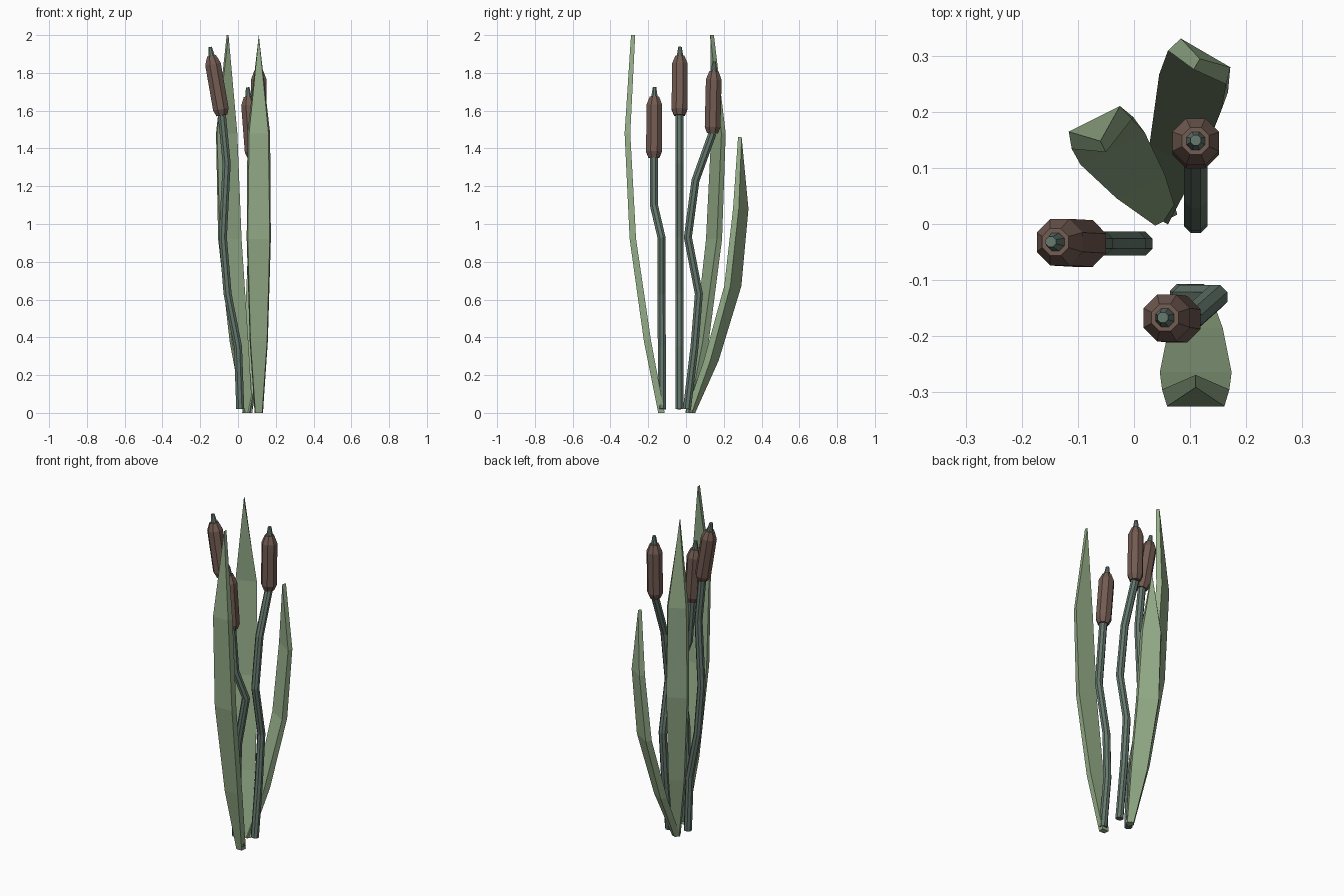
import bpy
import bmesh
from math import cos, sin, pi
from mathutils import Vector

old = bpy.data.objects.get("Cube")
if old:
    bpy.data.objects.remove(old, do_unlink=True)


def material(name, rgb):
    m = bpy.data.materials.new(name)
    m.use_nodes = True
    color = (*rgb, 1)
    m.diffuse_color = color
    bsdf = m.node_tree.nodes["Principled BSDF"]
    bsdf.inputs["Base Color"].default_value = color
    bsdf.inputs["Roughness"].default_value = 0.9
    return m


LEAF = material("leaf_green", (0.30, 0.42, 0.25))
STEM = material("stem_green", (0.13, 0.19, 0.155))
HEAD = material("seed_brown", (0.17, 0.105, 0.085))


def finish(name, rings, mat):
    """Skin a list of equally sized point rings into a closed mesh."""
    bm = bmesh.new()
    loops = [[bm.verts.new(p) for p in ring] for ring in rings]
    n = len(loops[0])
    for low, high in zip(loops, loops[1:]):
        for i in range(n):
            j = (i + 1) % n
            bm.faces.new((low[i], low[j], high[j], high[i]))
    bm.faces.new(loops[0][::-1])
    bm.faces.new(loops[-1])
    # Collapsed leaf tips leave doubled points
    bmesh.ops.remove_doubles(bm, verts=bm.verts, dist=0.0005)
    bmesh.ops.recalc_face_normals(bm, faces=bm.faces)
    mesh = bpy.data.meshes.new(name)
    bm.to_mesh(mesh)
    bm.free()
    mesh.materials.append(mat)
    obj = bpy.data.objects.new(name, mesh)
    bpy.context.collection.objects.link(obj)
    return obj


def tube(name, points, radii, mat, sides=8):
    pts = [Vector(p) for p in points]
    rings = []
    for i, p in enumerate(pts):
        tangent = pts[min(i + 1, len(pts) - 1)] - pts[max(i - 1, 0)]
        turn = Vector((0, 0, 1)).rotation_difference(tangent)
        angles = [2 * pi * (k + 0.5) / sides for k in range(sides)]
        rings.append([p + turn @ Vector((cos(a), sin(a), 0)) * radii[i] for a in angles])
    return finish(name, rings, mat)


def cattail(side, path, top):
    """Bent stem, rounded seed head and a thin spike along one axis."""
    start, end = Vector(path[-1]), Vector(top)
    tube(side + "_stem", path, [0.023] * len(path), STEM)
    axis = end - start
    head = [start + axis * t for t in (0, 0.1, 0.86, 1)]
    tube(side + "_seed_head", head, (0.031, 0.045, 0.045, 0.026), HEAD)
    spike = [start + axis * t for t in (0.97, 1.04, 1.15)]
    tube(side + "_spike", spike, (0.019, 0.016, 0.010), STEM)


cattail("right", [(0.012, -0.035, 0.02), (0, -0.035, 0.35), (-0.055, -0.035, 0.63),
                  (-0.08, -0.035, 0.93), (-0.06, -0.035, 1.32), (-0.085, -0.035, 1.575)],
        (-0.14, -0.032, 1.89))
cattail("back", [(0.11, 0.005, 0.02), (0.11, 0.045, 0.35), (0.11, 0.068, 0.63),
                 (0.11, 0.01, 0.93), (0.11, 0.05, 1.23), (0.11, 0.14, 1.48)],
        (0.11, 0.148, 1.81))
cattail("front", [(0.115, -0.128, 0.02), (0.085, -0.128, 0.35), (0.09, -0.13, 0.63),
                  (0.145, -0.13, 0.93), (0.10, -0.17, 1.1), (0.08, -0.17, 1.35)],
        (0.055, -0.167, 1.675))


def leaf(name, base, bulge, tip, outward, height):
    """Thick blade bowing out from base to bulge, then back in to the tip."""
    base, bulge, tip = Vector(base), Vector(bulge), Vector(tip)
    out = Vector(outward).normalized()
    across = Vector((-out.y, out.x))
    rings = []
    # Height, share of the bulge, inner and outer half width, half thickness
    for h, f, wi, wo, t in ((0, 0, 0.022, 0.018, 0.017), (0.19, 0.41, 0.048, 0.044, 0.019),
                            (0.46, 0.84, 0.064, 0.058, 0.017), (0.74, 1, 0.060, 0.051, 0.015),
                            (1, None, 0, 0, 0.011)):
        c = tip if f is None else base.lerp(bulge, f)
        flat = (c - out * t - across * wi, c - out * t + across * wi,
                c + out * t + across * wo, c + out * t - across * wo)
        rings.append([(p.x, p.y, h * height) for p in flat])
    finish(name, rings, LEAF)


leaf("front_leaf", (0.11, -0.13), (0.11, -0.31), (0.11, -0.28), (0, -1), 2.0)
leaf("back_right_leaf", (0.05, 0.022), (-0.064, 0.174), (-0.055, 0.138), (-0.45, 0.9), 2.0)
leaf("back_left_leaf", (0.05, 0.025), (0.12, 0.292), (0.112, 0.285), (0.5, 0.86), 1.46)
